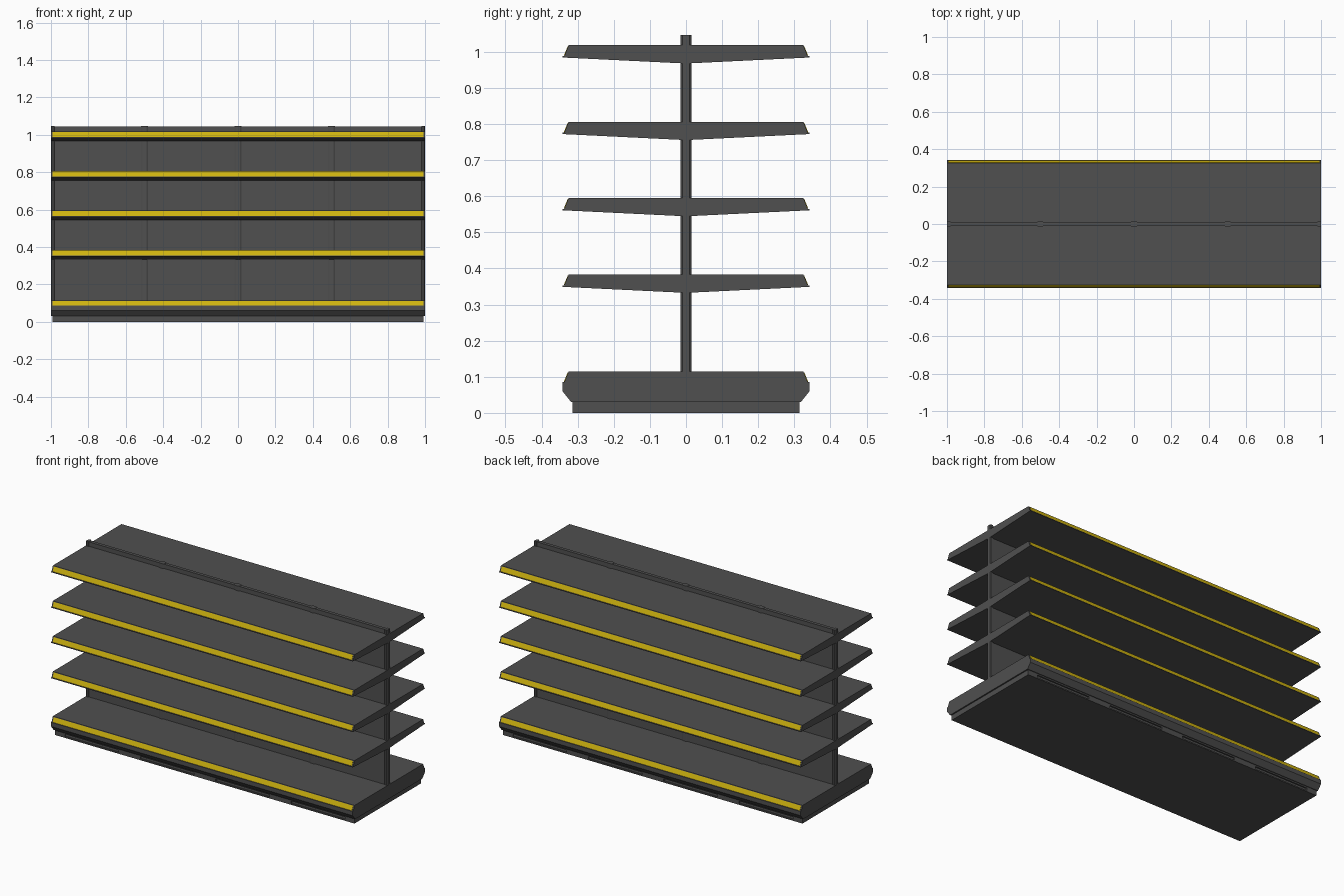
import bpy, bmesh

if "Cube" in bpy.data.objects:
    bpy.data.objects.remove(bpy.data.objects["Cube"])


def material(name, rgb):
    m = bpy.data.materials.new(name)
    m.diffuse_color = (*rgb, 1)
    m.use_nodes = True
    m.node_tree.nodes["Principled BSDF"].inputs["Base Color"].default_value = m.diffuse_color
    return m


DARK = material("dark_metal", (0.08, 0.08, 0.08))
YELLOW = material("yellow_strip", (0.62, 0.45, 0.005))


def finish(name, bm, mat):
    bmesh.ops.recalc_face_normals(bm, faces=bm.faces)
    mesh = bpy.data.meshes.new(name)
    bm.to_mesh(mesh)
    bm.free()
    mesh.materials.append(mat)
    ob = bpy.data.objects.new(name, mesh)
    bpy.context.collection.objects.link(ob)
    return ob


def extrude_x(name, profile, x0, x1, mat=DARK):
    """Extrude a closed (y, z) profile along x."""
    bm = bmesh.new()
    face = bm.faces.new([bm.verts.new((x0, y, z)) for y, z in profile])
    new = bmesh.ops.extrude_face_region(bm, geom=[face])["geom"]
    bmesh.ops.translate(bm, vec=(x1 - x0, 0, 0),
                        verts=[v for v in new if isinstance(v, bmesh.types.BMVert)])
    return finish(name, bm, mat)


def extrude_z(name, outline, z0, z1, mat=DARK):
    """Extrude a closed (x, y) outline upwards."""
    bm = bmesh.new()
    face = bm.faces.new([bm.verts.new((x, y, z0)) for x, y in outline])
    new = bmesh.ops.extrude_face_region(bm, geom=[face])["geom"]
    bmesh.ops.translate(bm, vec=(0, 0, z1 - z0),
                        verts=[v for v in new if isinstance(v, bmesh.types.BMVert)])
    return finish(name, bm, mat)


def box(name, x0, x1, y0, y1, z0, z1):
    return extrude_z(name, [(x0, y0), (x1, y0), (x1, y1), (x0, y1)], z0, z1)


def both_sides(half, dz=0.0):
    """Complete a +y half profile (top to bottom) with its mirror image."""
    return [(y, z + dz) for y, z in half] + [(-y, z + dz) for y, z in reversed(half)]


def price_strips(name, top):
    # yellow strip on the sloped edge of each side
    for side, s in (("front", -1), ("back", 1)):
        extrude_x(f"{name}_{side}_strip",
                  [(s * 0.3262, top - 0.004), (s * 0.3275, top - 0.003),
                   (s * 0.3385, top - 0.029), (s * 0.3365, top - 0.029)],
                  -0.992, 0.992, YELLOW)


# Tapered double-sided shelves with a small lip
shelf_half = [(0.325, 0), (0.337, -0.030), (0.342, -0.030), (0.342, -0.034), (0.014, -0.050)]
for i, top in enumerate((0.383, 0.595, 0.806, 1.018)):
    extrude_x(f"shelf_{i + 1}", both_sides(shelf_half, top), -1, 1)
    price_strips(f"shelf_{i + 1}", top)

# Base deck
base_half = [(0.325, 0.115), (0.337, 0.085), (0.342, 0.085), (0.342, 0.060), (0.318, 0.030)]
extrude_x("base_deck", both_sides(base_half), -1, 1)
price_strips("base_deck", 0.115)

# Plinth with shallow recessed slots on front and back
plinth = box("plinth", -0.992, 0.992, -0.314, 0.314, 0, 0.031)
for i in range(4):
    for s in (-1, 1):
        c = -0.75 + i * 0.5
        y0, y1 = sorted((s * 0.306, s * 0.33))
        cutter = box("slot_cutter", c - 0.178, c + 0.178, y0, y1, 0.007, 0.022)
        cutter.hide_render = True
        cutter.hide_set(True)
        mod = plinth.modifiers.new("slot", "BOOLEAN")
        mod.operation = "DIFFERENCE"
        mod.solver = "EXACT"
        mod.object = cutter

# Central back panel and uprights
box("back_panel", -0.99, 0.99, -0.010, 0.010, 0.11, 1.044)
for i, (c, w) in enumerate(((-0.99, 0.01), (-0.5, 0.018), (0, 0.018), (0.5, 0.018), (0.99, 0.01))):
    b = w * 0.55
    extrude_z(f"upright_{i + 1}",
              [(c - w, -0.010), (c - b, -0.015), (c + b, -0.015), (c + w, -0.010),
               (c + w, 0.010), (c + b, 0.015), (c - b, 0.015), (c - w, 0.010)],
              0.11, 1.046)
